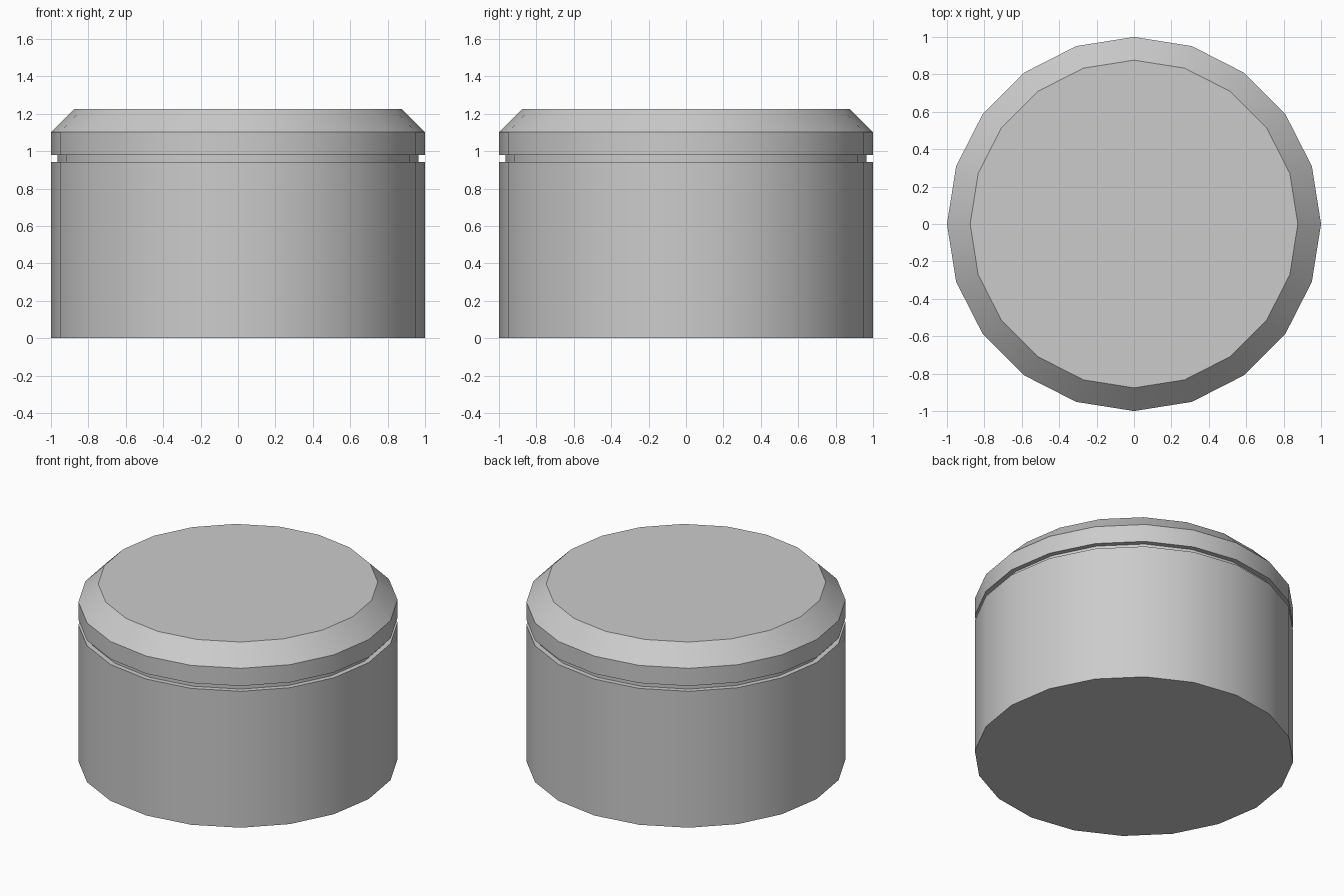
import bpy, bmesh
from math import cos, sin, pi, radians

if "Cube" in bpy.data.objects:
    bpy.data.objects.remove(bpy.data.objects["Cube"])

SIDES = 20


def lathe(name, profile):
    """Closed solid of revolution from (radius, z) points, bottom to top."""
    bm = bmesh.new()
    rings = [[bm.verts.new((r * cos(2 * pi * i / SIDES), r * sin(2 * pi * i / SIDES), z))
              for i in range(SIDES)] for r, z in profile]
    for low, high in zip(rings, rings[1:]):
        for i in range(SIDES):
            j = (i + 1) % SIDES
            bm.faces.new((low[i], low[j], high[j], high[i]))
    bm.faces.new(rings[0][::-1])
    bm.faces.new(rings[-1])
    mesh = bpy.data.meshes.new(name)
    bm.to_mesh(mesh)
    bm.free()
    obj = bpy.data.objects.new(name, mesh)
    bpy.context.collection.objects.link(obj)
    # Smooth around the wall, sharp at the rims
    bpy.ops.object.select_all(action='DESELECT')
    obj.select_set(True)
    bpy.context.view_layer.objects.active = obj
    bpy.ops.object.shade_smooth_by_angle(angle=radians(30))
    return obj


# Container with a recessed neck that reaches up into the lid
lathe("container_body", [(1, 0), (1, 0.943), (0.966, 0.943), (0.966, 1.02)])

# Lid with a chamfered top edge
lathe("lid", [(1, 0.98), (1, 1.102), (0.876, 1.226)])
